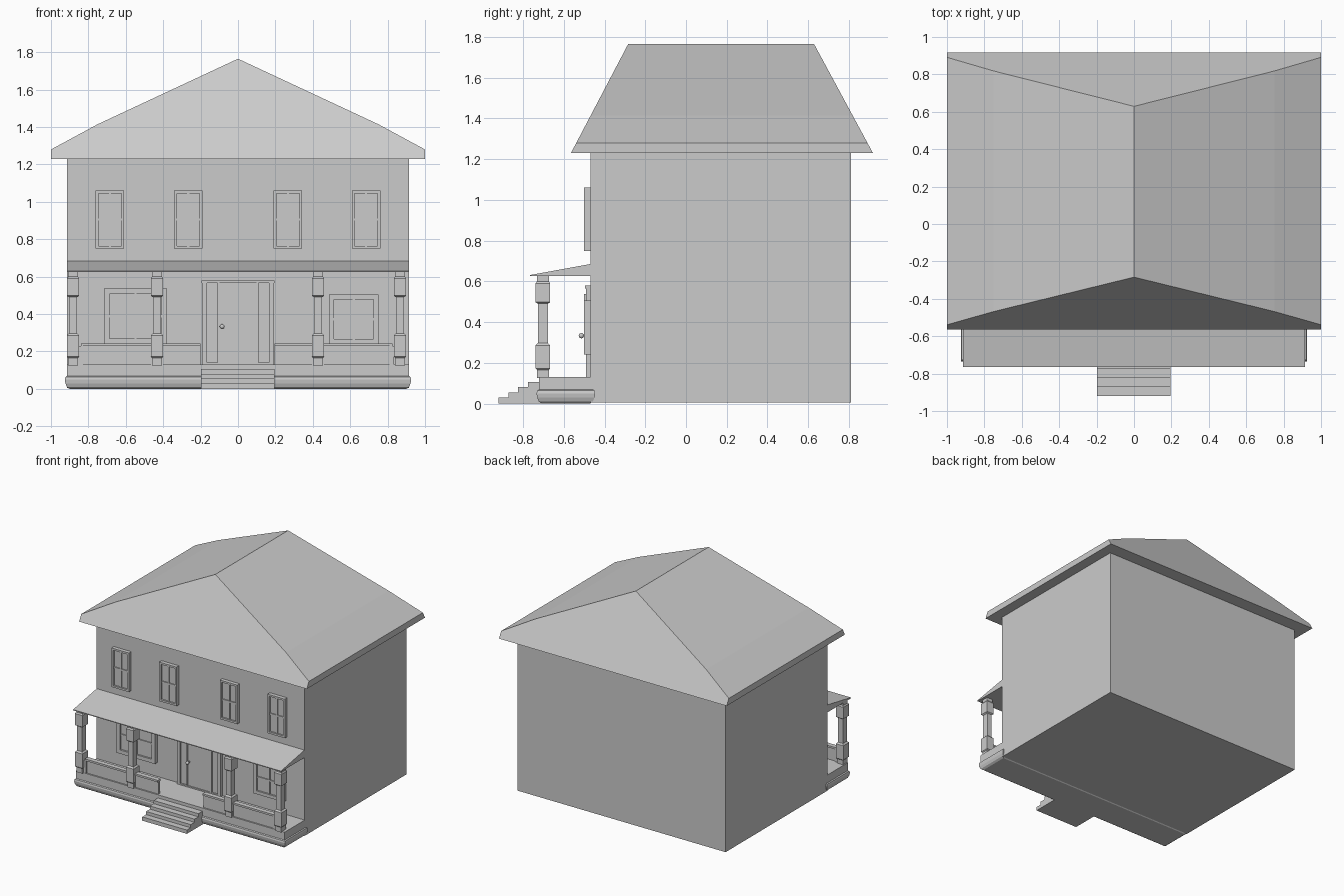
import bpy, bmesh
from mathutils import Vector, Matrix

if "Cube" in bpy.data.objects:
    bpy.data.objects.remove(bpy.data.objects["Cube"])

WALL = -0.47   # y of the front wall


def finish(bm, name):
    bmesh.ops.recalc_face_normals(bm, faces=bm.faces)
    me = bpy.data.meshes.new(name)
    bm.to_mesh(me)
    bm.free()
    ob = bpy.data.objects.new(name, me)
    bpy.context.collection.objects.link(ob)
    return ob


def add_box(bm, x0, x1, y0, y1, z0, z1):
    m = Matrix.Translation(((x0 + x1) / 2, (y0 + y1) / 2, (z0 + z1) / 2))
    m = m @ Matrix.Diagonal((x1 - x0, y1 - y0, z1 - z0, 1))
    bmesh.ops.create_cube(bm, size=1, matrix=m)


def boxes(name, *dims):
    bm = bmesh.new()
    for d in dims:
        add_box(bm, *d)
    return finish(bm, name)


def bridge(name, rings):
    """Close a solid through equal-length loops of points."""
    bm = bmesh.new()
    loops = [[bm.verts.new(p) for p in r] for r in rings]
    n = len(loops[0])
    for a, b in zip(loops, loops[1:]):
        for i in range(n):
            j = (i + 1) % n
            bm.faces.new((a[i], a[j], b[j], b[i]))
    bm.faces.new(loops[0])
    bm.faces.new(loops[-1])
    return finish(bm, name)


def side_prism(name, profile, x0, x1):
    """Extrude a (y, z) profile along x."""
    return bridge(name, [[(x, y, z) for y, z in profile] for x in (x0, x1)])


def rect_stack(name, cx, cy, levels):
    """Stack rectangles given as (half x, half y, z)."""
    return bridge(name, [[(cx - a, cy - b, z), (cx + a, cy - b, z),
                          (cx + a, cy + b, z), (cx - a, cy + b, z)]
                         for a, b, z in levels])


# House body
boxes("house_body", (-0.915, 0.915, WALL, 0.81, 0.005, 1.235))

# Main roof: flared gable profile with sloping ends
half = [(1.0, 1.23), (1.0, 1.28), (0.75, 1.415)]
gable = half + [(0, 1.765)] + [(-x, z) for x, z in reversed(half)]
front = [(x, -0.565 + (z - 1.23) * 0.525, z) for x, z in gable]
back = [(x, 0.918 - (z - 1.23) * 0.54, z) for x, z in gable]
bridge("main_roof", [front, back])

# Porch base with rounded moulding round the foot
rect_stack("porch_base", 0, -0.59,
           [(0.915 + o, 0.133 + o, z) for o, z in
            [(-0.015, 0), (0.0, 0.01), (0.008, 0.03), (0.011, 0.05),
             (0.008, 0.063), (0, 0.068), (0, 0.13)]])

# Porch roof wedge
side_prism("porch_roof", [(-0.765, 0.625), (-0.765, 0.631),
                          (WALL, 0.685), (WALL, 0.625)], -0.913, 0.913)

# Front steps
steps = [(-0.70, 0)]
for i in range(4):
    y = -0.92 + i * 0.048
    steps += [(y, i * 0.025 + (0.005 if i else 0)), (y, 0.03 + i * 0.025)]
steps.append((-0.70, 0.105))
side_prism("front_steps", steps, -0.197, 0.195)

# Porch posts with thick blocks top and bottom
S, B = 0.022, 0.033
for i, x in enumerate((-0.882, -0.433, 0.428, 0.866)):
    rect_stack(f"porch_post_{i + 1}", x, -0.703,
               [(w, w + 0.003, z) for w, z in
                [(0.026, 0.125), (0.026, 0.165), (B, 0.172), (B, 0.285),
                 (S, 0.296), (S, 0.49), (B, 0.498), (B, 0.59),
                 (0.026, 0.6), (0.026, 0.63)]])

# Railings: solid panel, cap rail and short end posts
for name, x0, x1 in (("left", -0.84, -0.2), ("right", 0.195, 0.825)):
    inner = -0.433 if name == "left" else 0.428
    boxes(f"{name}_railing",
          (x0, x1, -0.712, -0.694, 0.125, 0.23),
          (x0, x1, -0.722, -0.684, 0.228, 0.243),
          (inner - 0.033, inner + 0.033, -0.72, -0.686, 0.125, 0.23),
          *[(a, a + 0.025, -0.72, -0.686, 0.125, 0.23)
            for a in ((-0.855,) if name == "left" else (0.81,))])


# Windows: frame, cross bars and four recessed panes
def window(name, x0, x1, z0, z1, f, depth=0.03):
    y = WALL - depth
    mx, mz, b = (x0 + x1) / 2, (z0 + z1) / 2, 0.006
    boxes(name,
          (x0, x0 + f, y, WALL, z0, z1), (x1 - f, x1, y, WALL, z0, z1),
          (x0 + f, x1 - f, y, WALL, z0, z0 + f),
          (x0 + f, x1 - f, y, WALL, z1 - f, z1),
          (mx - b, mx + b, y + 0.006, WALL, z0 + f, z1 - f),
          (x0 + f, x1 - f, y + 0.006, WALL, mz - b, mz + b),
          (x0 + f, x1 - f, y + 0.014, WALL, z0 + f, z1 - f))


for i, x in enumerate((-0.685, -0.266, 0.267, 0.685)):
    window(f"upper_window_{i + 1}", x - 0.076, x + 0.076, 0.75, 1.06, 0.015)
window("lower_window_left", -0.717, -0.38, 0.24, 0.537, 0.03)
window("lower_window_right", 0.487, 0.75, 0.24, 0.505, 0.026)

# Door surround, side panels, door and knob
boxes("door_frame",
      (-0.192, -0.165, -0.492, WALL, 0.13, 0.565),
      (0.165, 0.192, -0.492, WALL, 0.13, 0.565),
      (-0.195, 0.195, -0.497, WALL, 0.565, 0.58),
      (-0.165, 0.165, -0.492, WALL, 0.125, 0.14),
      (-0.11, -0.1, -0.492, WALL, 0.14, 0.565),
      (0.1, 0.11, -0.492, WALL, 0.14, 0.565))
boxes("door_side_panels",
      (-0.165, -0.11, -0.48, WALL, 0.14, 0.565),
      (0.11, 0.165, -0.48, WALL, 0.14, 0.565))
boxes("front_door", (-0.1, 0.1, -0.485, WALL, 0.14, 0.565))

bm = bmesh.new()
bmesh.ops.create_uvsphere(bm, u_segments=16, v_segments=8, radius=0.013,
                          matrix=Matrix.Translation((-0.085, -0.514, 0.333)))
add_box(bm, -0.09, -0.08, -0.508, -0.484, 0.328, 0.338)
knob = finish(bm, "door_knob")
bpy.context.view_layer.objects.active = knob
knob.select_set(True)
bpy.ops.object.shade_smooth_by_angle()
